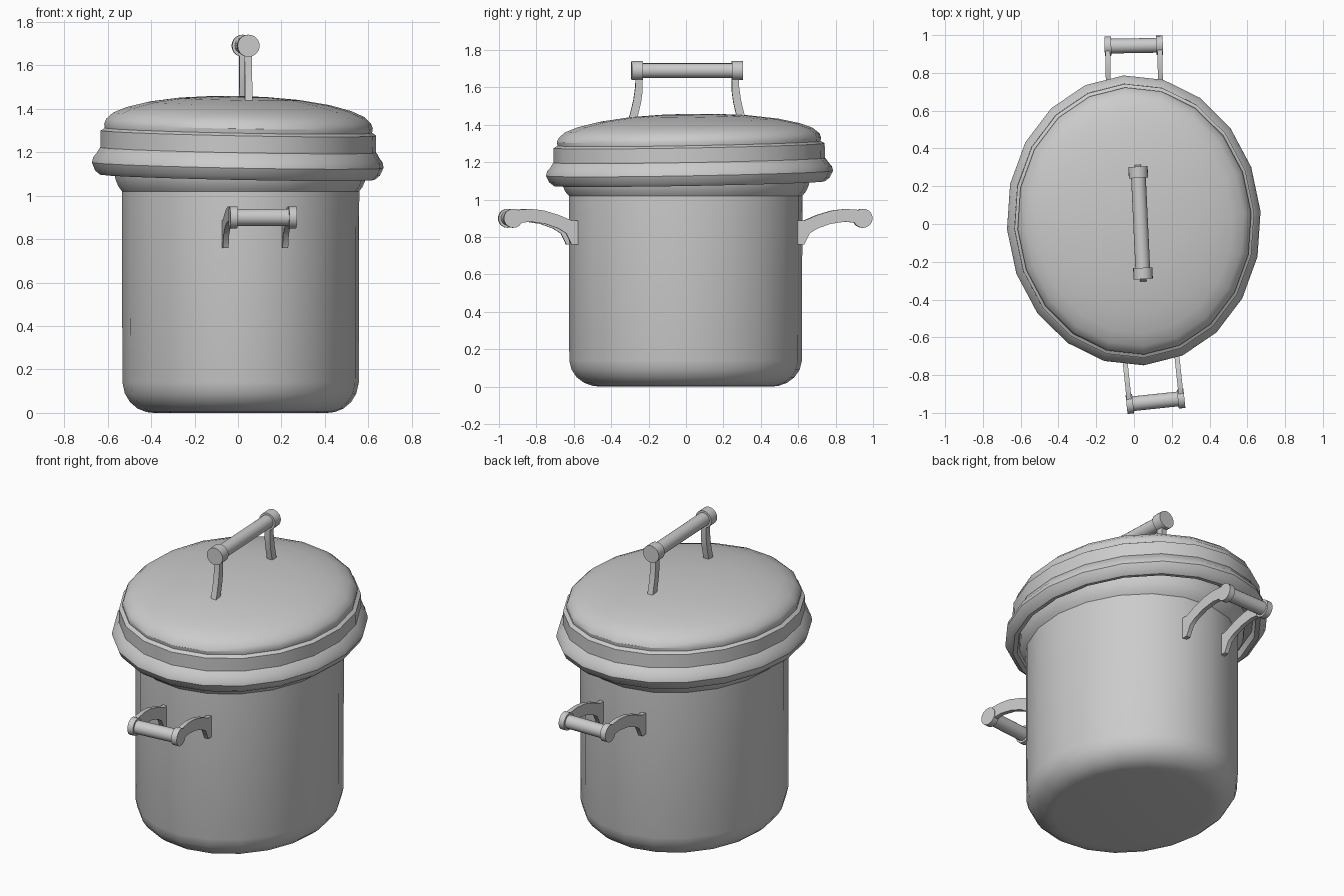
import bpy, bmesh
from math import radians, sin, cos, pi
from mathutils import Matrix, Vector

if "Cube" in bpy.data.objects:
    bpy.data.objects.remove(bpy.data.objects["Cube"])

RATIO = 1.143   # depth / width of the oval pot


def finish(name, bm, matrix=Matrix(), angle=32):
    bm.transform(matrix)
    bmesh.ops.recalc_face_normals(bm, faces=bm.faces)
    me = bpy.data.meshes.new(name)
    bm.to_mesh(me)
    bm.free()
    ob = bpy.data.objects.new(name, me)
    bpy.context.collection.objects.link(ob)
    bpy.ops.object.select_all(action='DESELECT')
    ob.select_set(True)
    bpy.context.view_layer.objects.active = ob
    bpy.ops.object.shade_smooth_by_angle(angle=radians(angle))
    return ob


def lathe(name, profile, matrix, n=20):
    """Oval lathe of (radius, z) points; first and last rings are capped."""
    bm = bmesh.new()
    rings = []
    for r, z in profile:
        rings.append([bm.verts.new((r * cos(2 * pi * i / n), r * RATIO * sin(2 * pi * i / n), z))
                      for i in range(n)])
    for a, b in zip(rings, rings[1:]):
        for i in range(n):
            j = (i + 1) % n
            bm.faces.new((a[i], a[j], b[j], b[i]))
    bm.faces.new(rings[0])
    bm.faces.new(rings[-1])
    return finish(name, bm, matrix)


def add_rod(bm, x, y, z, radius, length):
    """Cylinder lying along x."""
    m = Matrix.Translation((x, y, z)) @ Matrix.Rotation(pi / 2, 4, 'Y')
    bmesh.ops.create_cone(bm, cap_ends=True, segments=20, radius1=radius,
                          radius2=radius, depth=length, matrix=m)


def grip(name, y, z, half, cap, matrix):
    """Bar with a thicker collar at each end."""
    bm = bmesh.new()
    add_rod(bm, 0, y, z, 0.039, 2 * half - cap)
    for s in (-1, 1):
        add_rod(bm, s * (half - cap / 2), y, z, 0.051, cap)
    finish(name, bm, matrix)


def plate(name, outline, x, width, matrix):
    """Outline in the (y, z) plane, extruded along x."""
    bm = bmesh.new()
    f = bm.faces.new([bm.verts.new((x - width / 2, y, z)) for y, z in outline])
    ext = bmesh.ops.extrude_face_region(bm, geom=[f])
    verts = [v for v in ext['geom'] if isinstance(v, bmesh.types.BMVert)]
    bmesh.ops.translate(bm, verts=verts, vec=(width, 0, 0))
    finish(name, bm, matrix)


# Pot body with rounded base and flared lip
lathe("pot_body", [(0.40, 0.0), (0.435, 0.004), (0.475, 0.02), (0.51, 0.05), (0.534, 0.09),
                   (0.545, 0.14), (0.547, 1.02), (0.562, 1.04), (0.577, 1.075), (0.582, 1.11),
                   (0.582, 1.20)],
      Matrix.Translation((0.012, -0.002, 0)) @ Matrix.Rotation(radians(3), 4, 'Z'))

# Lid, seated slightly askew
tilt = (Matrix.Translation((0, 0.018, 1.2)) @ Matrix.Rotation(radians(1), 4, 'X')
        @ Matrix.Rotation(radians(1.1), 4, 'Y') @ Matrix.Rotation(radians(4), 4, 'Z')
        @ Matrix.Translation((0, 0, -1.2)))
lathe("lid", [(0.56, 1.13), (0.60, 1.125), (0.612, 1.088), (0.635, 1.085), (0.658, 1.105),
              (0.673, 1.14), (0.668, 1.165), (0.652, 1.185), (0.64, 1.207), (0.636, 1.21),
              (0.636, 1.288), (0.617, 1.30), (0.62, 1.32), (0.611, 1.343), (0.58, 1.372),
              (0.52, 1.398), (0.42, 1.424), (0.28, 1.445), (0.14, 1.455), (0.03, 1.458)],
      tilt)

# Lid handle: bar and two curved posts
lid_m = Matrix.Translation((0.035, 0.006, 0)) @ Matrix.Rotation(radians(2.7), 4, 'Z')
grip("lid_handle_bar", 0, 1.69, 0.298, 0.06, lid_m @ Matrix.Rotation(pi / 2, 4, 'Z'))
post = [(0.238, 1.68), (0.239, 1.58), (0.247, 1.52), (0.268, 1.43),
        (0.322, 1.40), (0.305, 1.46), (0.288, 1.53), (0.278, 1.60), (0.274, 1.68)]
for label, s in (("front", -1), ("back", 1)):
    plate("lid_handle_post_" + label, [(s * y, z) for y, z in post], 0, 0.034, lid_m)

# Side handles: bar and two arched brackets each
bracket = [(-0.945, 0.935), (-0.91, 0.946), (-0.85, 0.95), (-0.78, 0.942), (-0.70, 0.918),
           (-0.63, 0.888), (-0.575, 0.888), (-0.575, 0.76), (-0.63, 0.76), (-0.66, 0.82),
           (-0.70, 0.845), (-0.77, 0.87), (-0.85, 0.882), (-0.91, 0.875), (-0.945, 0.87)]
for label, deg in (("front", 6), ("back", 181)):
    m = Matrix.Translation((0.015, 0, 0)) @ Matrix.Rotation(radians(deg), 4, 'Z')
    grip(label + "_handle_bar", -0.944, 0.90, 0.154, 0.035, m)
    for side, x in (("a", -0.138), ("b", 0.138)):
        plate(f"{label}_handle_bracket_{side}", bracket, x, 0.026, m)
